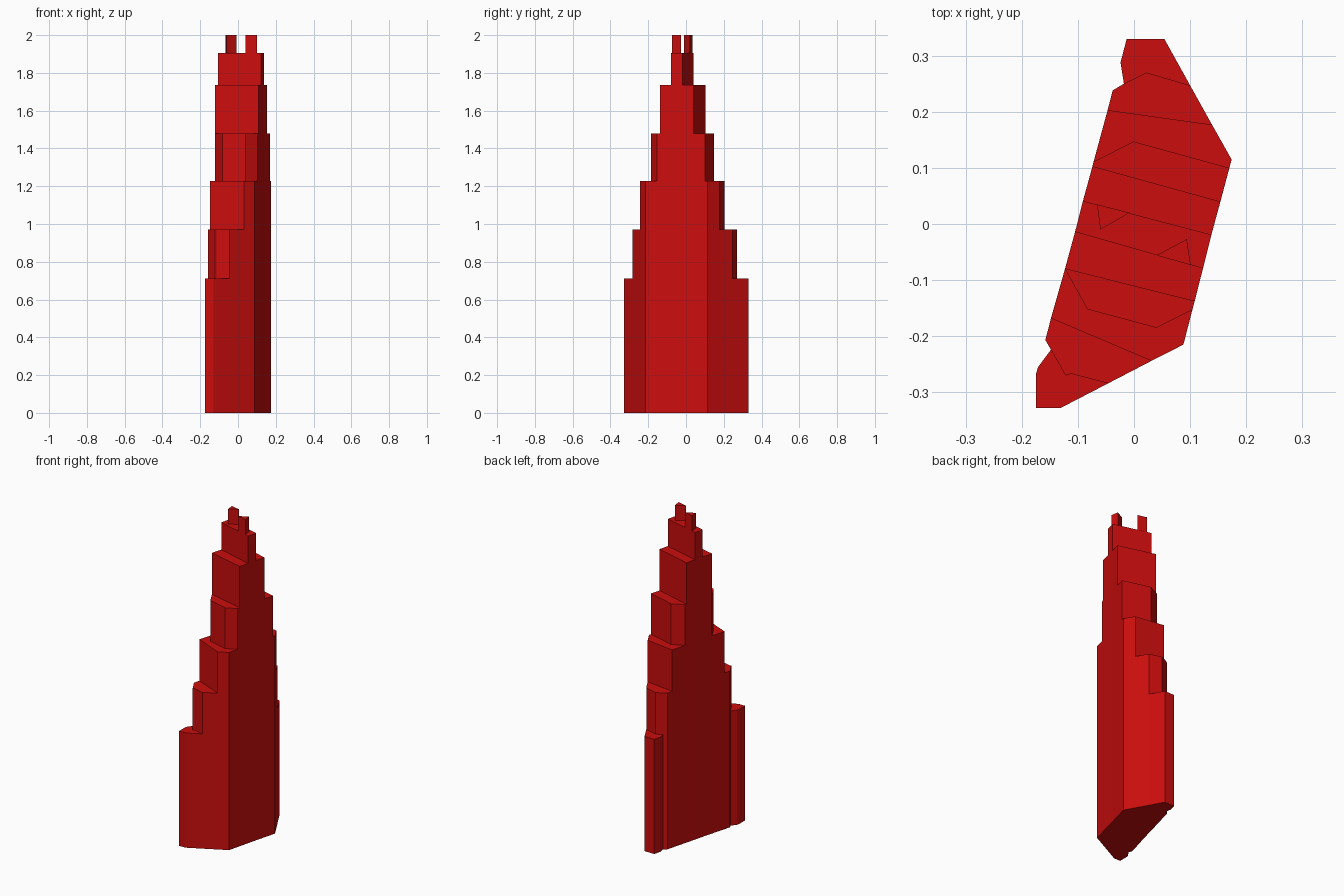
import bpy, bmesh

if "Cube" in bpy.data.objects:
    bpy.data.objects.remove(bpy.data.objects["Cube"])

# Heights of the terraces, from the lowest roof to the highest
LEVELS = [0.712, 0.97, 1.227, 1.48, 1.737, 1.906]
TOP = 2.0

# Each step: (riser line, corners on the line's start side, corners on its end side).
# Front risers run left to right, back risers run right to left.
FRONT = [
    ([(-.175, -.328), (-.131, -.328)], [(-.171, -.255), (-.175, -.268)], []),
    ([(-.148, -.224), (-.122, -.270), (-.112, -.267), (-.046, -.284)], [(-.158, -.207)], []),
    ([(-.148, -.168), (.031, -.244)], [], [(.088, -.215)]),
    ([(-.123, -.080), (-.083, -.152), (.040, -.185), (.104, -.153)], [], []),
    ([(-.123, -.080), (.108, -.138)], [], []),
    ([(-.105, -.014), (.123, -.079)], [], []),
]
BACK = [
    ([(.054, .330), (-.013, .330)], [], [(-.024, .288)]),
    ([(.100, .247), (.022, .270), (-.018, .250)], [], [(-.038, .238)]),
    ([(.139, .177), (-.047, .203)], [(.174, .115)], []),
    ([(.170, .100), (-.001, .147), (-.072, .111)], [], []),
    ([(.154, .040), (-.074, .103)], [], []),
    ([(.138, -.019), (-.091, .041)], [], []),
]
SPIRES = {
    "front_spire": [(.040, -.056), (.101, -.073), (.094, -.027)],
    "back_spire": [(-.066, .035), (-.060, -.010), (-.008, .020)],
}

red = bpy.data.materials.new("deep red")
red.diffuse_color = (0.60, 0.004, 0.004, 1)
red.use_nodes = True
red.node_tree.nodes["Principled BSDF"].inputs["Base Color"].default_value = red.diffuse_color


def face(bm, pts):
    clean = [p for i, p in enumerate(pts) if p != pts[i - 1]]
    if len(clean) > 2:
        bm.faces.new([bm.verts.new(p) for p in clean])


def flat(bm, outline, z, down=False):
    pts = [(x, y, z) for x, y in outline]
    face(bm, pts[::-1] if down else pts)


def walls(bm, line, z0, z1):
    for a, b in zip(line, line[1:]):
        if a != b:
            face(bm, [(*a, z0), (*b, z0), (*b, z1), (*a, z1)])


def finish(bm, name):
    bmesh.ops.remove_doubles(bm, verts=bm.verts, dist=1e-5)
    mesh = bpy.data.meshes.new(name)
    bm.to_mesh(mesh)
    bm.free()
    mesh.materials.append(red)
    bpy.context.collection.objects.link(bpy.data.objects.new(name, mesh))


# Stepped tower: risers, terraces and full-height side walls
tower = bmesh.new()
for steps in (FRONT, BACK):
    for i, (line, start, end) in enumerate(steps):
        z = LEVELS[i]
        walls(tower, line, LEVELS[i - 1] if i else 0, z)
        if i + 1 < len(steps):
            nxt = steps[i + 1][0]
            outline = line + end + nxt[::-1] + start
            flat(tower, outline, z)
            flat(tower, outline, 0, down=True)
            walls(tower, [line[-1]] + end + [nxt[-1]], 0, z)
            walls(tower, [nxt[0]] + start + [line[0]], 0, z)

# Upper roof with its two side walls
f, b = FRONT[-1][0], BACK[-1][0]
flat(tower, f + b, LEVELS[-1])
flat(tower, f + b, 0, down=True)
walls(tower, [f[-1], b[0]], 0, LEVELS[-1])
walls(tower, [b[-1], f[0]], 0, LEVELS[-1])
finish(tower, "stepped_tower")

# Three-sided spires on the upper roof
for name, tri in SPIRES.items():
    bm = bmesh.new()
    walls(bm, tri + tri[:1], LEVELS[-1], TOP)
    flat(bm, tri, TOP)
    flat(bm, tri, LEVELS[-1], down=True)
    finish(bm, name)
